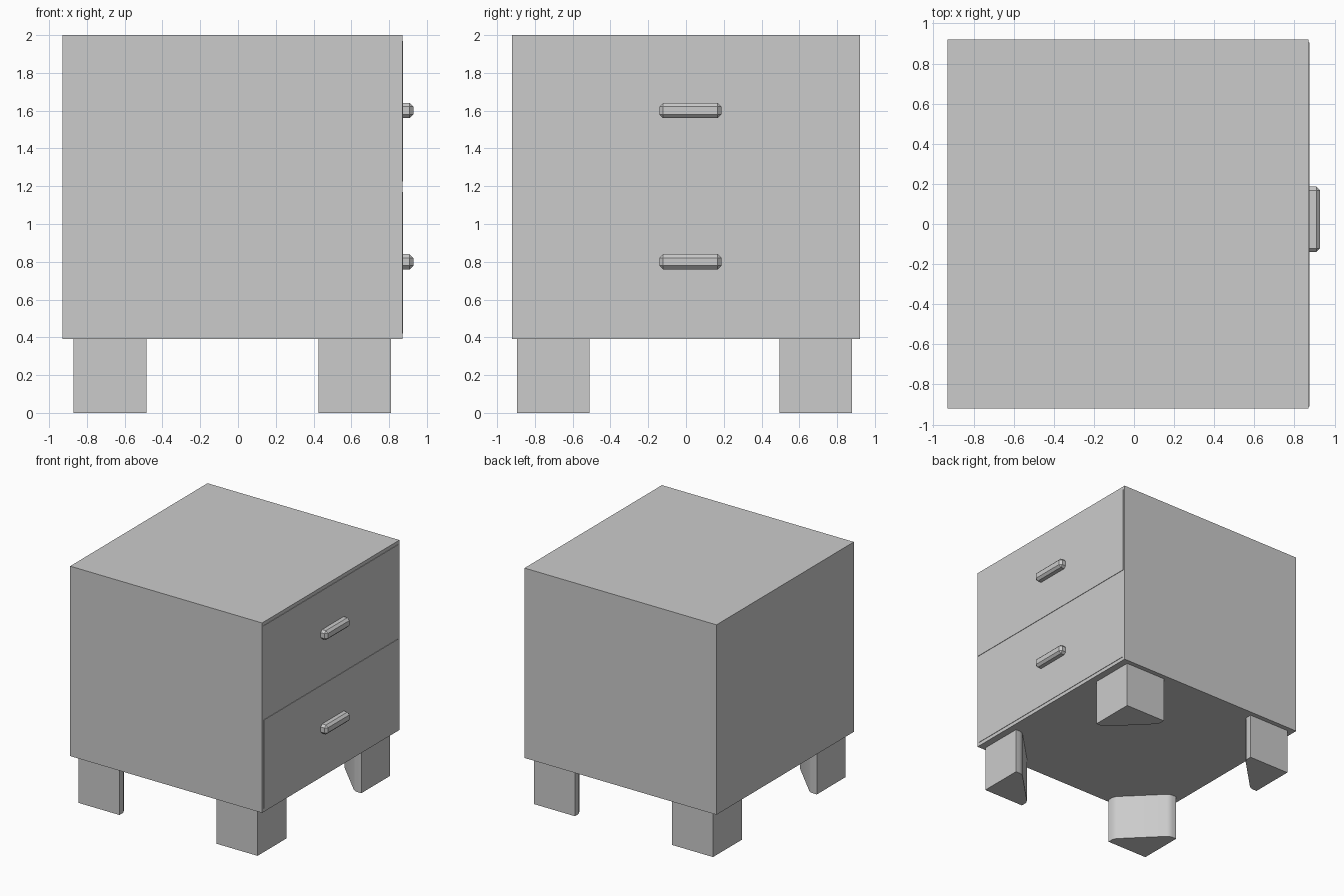
import bpy, bmesh

if "Cube" in bpy.data.objects:
    bpy.data.objects.remove(bpy.data.objects["Cube"])

def add_mesh(name, bm):
    bmesh.ops.recalc_face_normals(bm, faces=bm.faces)
    me = bpy.data.meshes.new(name)
    bm.to_mesh(me)
    bm.free()
    ob = bpy.data.objects.new(name, me)
    bpy.context.collection.objects.link(ob)
    return ob

def box(name, lo, hi, bevel=0):
    bm = bmesh.new()
    bmesh.ops.create_cube(bm, size=1)
    for v in bm.verts:
        v.co = [(a + b) / 2 + c * (b - a) for a, b, c in zip(lo, hi, v.co)]
    if bevel:
        bmesh.ops.bevel(bm, geom=bm.edges[:], offset=bevel, segments=1,
                        affect='EDGES', profile=0.5)
    return add_mesh(name, bm)

# Cabinet body
box("cabinet_body", (-0.93, -0.92, 0.39), (0.87, 0.92, 2.0))

# Drawer fronts, standing just proud of the body, with chamfered handles
for tag, z0, z1, y0, y1, hz in (("lower", 0.42, 1.17, -0.90, 0.895, 0.80),
                                ("upper", 1.225, 1.97, -0.91, 0.905, 1.60)):
    box(tag + "_drawer_front", (0.80, y0, z0), (0.874, y1, z1))
    box(tag + "_handle", (0.84, -0.14, hz - 0.04), (0.928, 0.187, hz + 0.04), 0.019)

# Corner legs: square outside corner, diagonal inner face
SIZE, END, TOP = 0.385, 0.065, 0.392
PROFILE = [(0, 0), (SIZE, 0), (SIZE, END), (END, SIZE), (0, SIZE)]
for xname, cx, sx in (("left", -0.87, 1), ("right", 0.81, -1)):
    for yname, cy, sy in (("front", -0.895, 1), ("back", 0.88, -1)):
        bm = bmesh.new()
        face = bm.faces.new([bm.verts.new((cx + sx * u, cy + sy * v, 0)) for u, v in PROFILE])
        ext = bmesh.ops.extrude_face_region(bm, geom=[face])
        top = [g for g in ext["geom"] if isinstance(g, bmesh.types.BMVert)]
        bmesh.ops.translate(bm, verts=top, vec=(0, 0, TOP))
        # soften the two upright edges of the diagonal face
        inner = [e for e in bm.edges
                 if abs(e.verts[0].co.z - e.verts[1].co.z) > 0.1
                 and min(abs(e.verts[0].co.x - cx), abs(e.verts[0].co.y - cy)) > 0.03]
        bmesh.ops.bevel(bm, geom=inner, offset=0.025, segments=2, affect='EDGES', profile=0.5)
        leg = add_mesh(f"{yname}_{xname}_leg", bm)
        bpy.ops.object.select_all(action='DESELECT')
        leg.select_set(True)
        bpy.context.view_layer.objects.active = leg
        bpy.ops.object.shade_smooth_by_angle()
